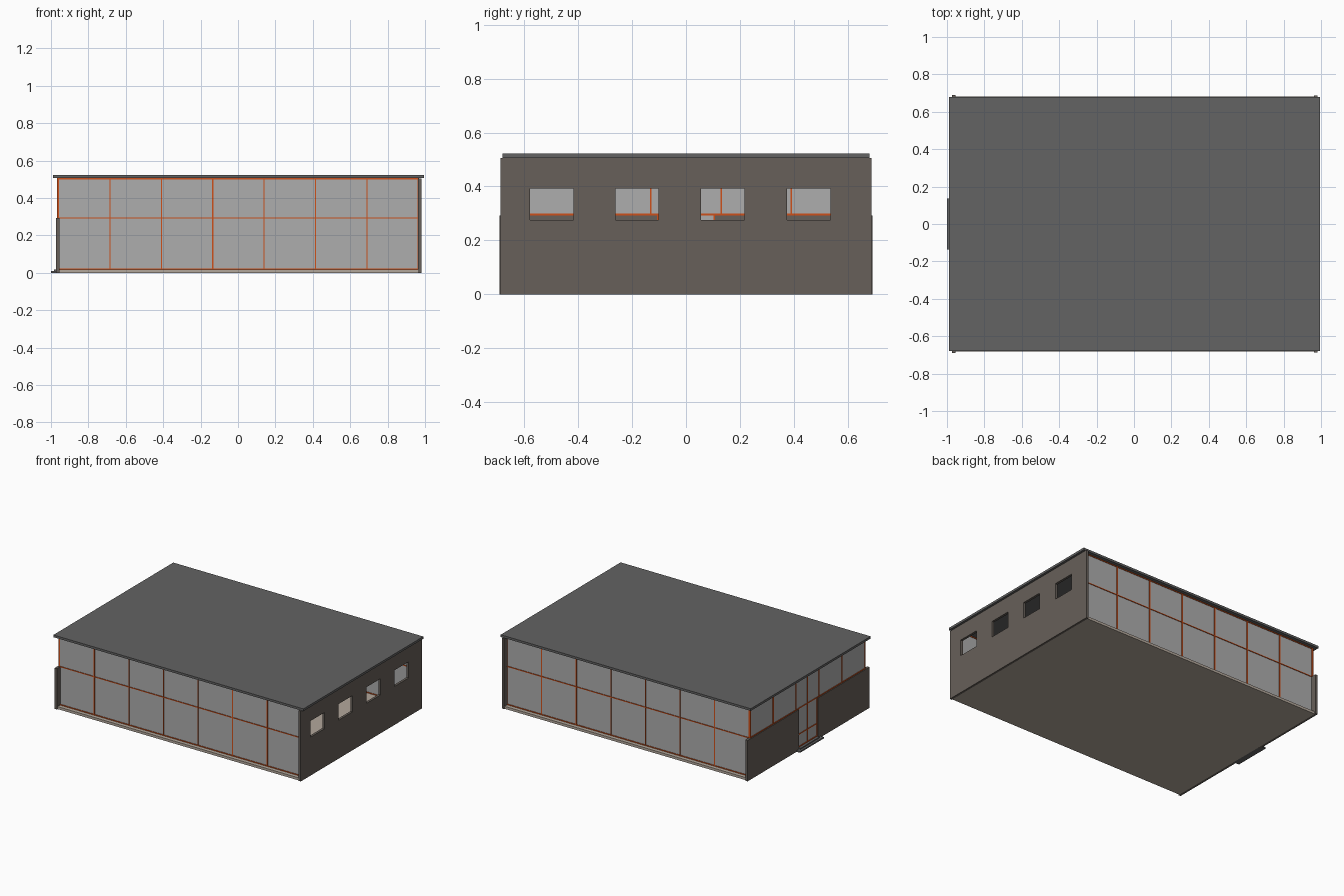
import bpy, bmesh
from mathutils import Matrix, Vector

if "Cube" in bpy.data.objects:
    bpy.data.objects.remove(bpy.data.objects["Cube"])

def mat(name, rgb):
    m = bpy.data.materials.new(name)
    m.diffuse_color = (*rgb, 1)
    m.use_nodes = True
    m.node_tree.nodes["Principled BSDF"].inputs["Base Color"].default_value = m.diffuse_color
    return m

roof_grey = mat("roof_grey", (0.125, 0.125, 0.125))
wall_brown = mat("wall_brown", (0.135, 0.115, 0.1))
floor_beige = mat("floor_beige", (0.45, 0.39, 0.33))
glass_grey = mat("glass_grey", (0.42, 0.42, 0.42))
orange = mat("frame_orange", (0.62, 0.08, 0.01))

def boxes(name, spans, material=None):
    """One object from boxes given as (x0, x1, y0, y1, z0, z1)."""
    bm = bmesh.new()
    for x0, x1, y0, y1, z0, z1 in spans:
        c = Vector((x0 + x1, y0 + y1, z0 + z1)) / 2
        bmesh.ops.create_cube(bm, size=1, matrix=Matrix.Translation(c)
                              @ Matrix.Diagonal((x1 - x0, y1 - y0, z1 - z0, 1)))
    me = bpy.data.meshes.new(name)
    bm.to_mesh(me)
    bm.free()
    ob = bpy.data.objects.new(name, me)
    bpy.context.collection.objects.link(ob)
    if material:
        me.materials.append(material)
    return ob

TOP, RAIL, BASE = 0.506, 0.293, 0.018
GY = 0.65           # side glazing plane
GX = -0.963         # entrance glazing plane
W = 0.003           # half width of frame bars

# Floor and roof
boxes("floor_slab", [(-0.956, 0.964, -0.682, 0.682, 0, BASE)], floor_beige)
boxes("roof", [(-0.99, 0.995, -0.68, 0.68, TOP, 0.522)], roof_grey)

# Right wall with four window openings
wall = boxes("right_wall", [(0.963, 0.98, -0.688, 0.688, 0, 0.505)], wall_brown)
cut = boxes("window_cutter", [(0.9, 1.1, y, y + 0.161, 0.276, 0.392)
                              for y in (-0.578, -0.262, 0.056, 0.375)])
cut.hide_render = True
cut.hide_viewport = True
mod = wall.modifiers.new("windows", 'BOOLEAN')
mod.operation = 'DIFFERENCE'
mod.solver = 'EXACT'
mod.object = cut

# Low entrance wall on both sides of the door, and the doorstep
boxes("entrance_wall", [(-0.973, -0.955, -0.691, -0.107, 0, RAIL),
                        (-0.973, -0.955, 0.107, 0.691, 0, RAIL)], wall_brown)
boxes("doorstep", [(-1.0, -0.955, -0.135, 0.135, 0, 0.01),
                   (-0.985, -0.955, -0.107, 0.107, 0.009, BASE)], roof_grey)

# Long glazed sides, front and back
xs = [-0.959 + 0.2747 * i for i in range(8)]
for s, name in ((-1, "front"), (1, "back")):
    y = s * GY
    boxes(name + "_glass", [(-0.959, 0.964, y - 0.001, y + 0.001, BASE, TOP)], glass_grey)
    bars = [(x - W, x + W, y - 0.005, y + 0.005, BASE, TOP) for x in xs]
    bars += [(-0.959, 0.964, y - 0.005, y + 0.005, z - W, z + W)
             for z in (BASE + W, RAIL, TOP - W)]
    boxes(name + "_frame", bars, orange)

# Glazing above the entrance wall
boxes("entrance_glass", [(GX - 0.001, GX + 0.001, -GY, GY, RAIL, TOP)], glass_grey)
bars = [(GX - 0.005, GX + 0.005, y - W, y + W, RAIL, TOP)
        for y in [-GY + 0.26 * i for i in range(6)] + [0]]
bars += [(GX - 0.005, GX + 0.005, -GY, GY, z - W, z + W) for z in (RAIL + W, TOP - W)]
boxes("entrance_frame", bars, orange)

# Double door
boxes("door_glass", [(GX - 0.001, GX + 0.001, -0.107, 0.107, BASE, RAIL)], glass_grey)
bars = [(GX - 0.005, GX + 0.005, y - W, y + W, BASE, RAIL) for y in (-0.104, 0, 0.104)]
bars += [(GX - 0.005, GX + 0.005, -0.107, 0.107, z - W, z + W) for z in (BASE + W, 0.11)]
boxes("door_frame", bars, orange)
